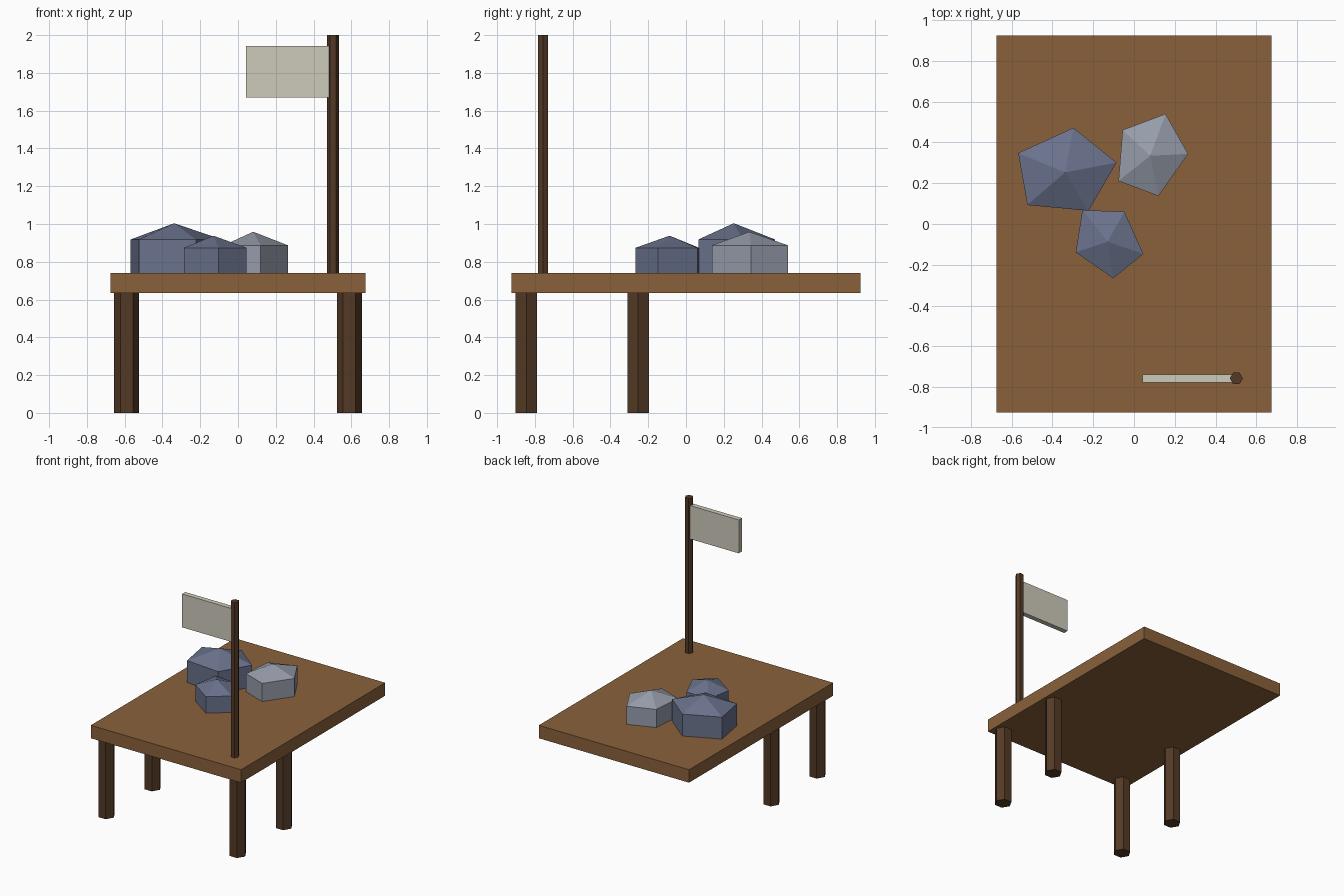
import bpy, bmesh, math

if "Cube" in bpy.data.objects:
    bpy.data.objects.remove(bpy.data.objects["Cube"])


def material(name, hex_rgb):
    def lin(c):
        c /= 255
        return c / 12.92 if c <= 0.04045 else ((c + 0.055) / 1.055) ** 2.4
    m = bpy.data.materials.new(name)
    m.diffuse_color = [lin((hex_rgb >> s) & 255) for s in (16, 8, 0)] + [1]
    m.use_nodes = True
    m.node_tree.nodes["Principled BSDF"].inputs["Base Color"].default_value = m.diffuse_color
    return m


PLANK = material("plank_wood", 0x8A613B)
DARK = material("dark_wood", 0x543A25)
CLOTH = material("cloth", 0xCECABB)
SLATE = material("slate_stone", 0x6A728C)
PALE = material("pale_stone", 0x969CAA)


def finish(name, bm, mat):
    bmesh.ops.recalc_face_normals(bm, faces=bm.faces)
    mesh = bpy.data.meshes.new(name)
    bm.to_mesh(mesh)
    bm.free()
    mesh.materials.append(mat)
    ob = bpy.data.objects.new(name, mesh)
    bpy.context.collection.objects.link(ob)


def box(name, lo, hi, mat):
    bm = bmesh.new()
    bmesh.ops.create_cube(bm, size=1)
    for v in bm.verts:
        v.co = [(a + b) / 2 + c * (b - a) for a, b, c in zip(lo, hi, v.co)]
    finish(name, bm, mat)


def prism(name, outline, z0, z1, mat, apex=None):
    """Upright prism with a flat top, or a faceted peak if apex is given."""
    bm = bmesh.new()
    low = [bm.verts.new((x, y, z0)) for x, y in outline]
    high = [bm.verts.new((x, y, z1)) for x, y in outline]
    n = len(outline)
    bm.faces.new(low[::-1])
    for i in range(n):
        j = (i + 1) % n
        bm.faces.new((low[i], low[j], high[j], high[i]))
    if apex:
        peak = bm.verts.new(apex)
        for i in range(n):
            bm.faces.new((high[i], high[(i + 1) % n], peak))
    else:
        bm.faces.new(high)
    finish(name, bm, mat)


def hexagon(x, y, r):
    return [(x + r * math.cos(i * math.pi / 3), y + r * math.sin(i * math.pi / 3))
            for i in range(6)]


TOP = 0.74

# Deck
box("deck", (-0.675, -0.925, 0.635), (0.675, 0.925, TOP), PLANK)

# Legs, running up through the deck
for side, x in (("left", -0.59), ("right", 0.59)):
    for place, y in (("front", -0.845), ("middle", -0.253)):
        prism(f"{place}_{side}_leg", hexagon(x, y, 0.066), 0, TOP - 0.001, DARK)

# Flagpole and flag
prism("flagpole", hexagon(0.502, -0.757, 0.032), 0.72, 2.0, DARK)
box("flag", (0.042, -0.777, 1.671), (0.5, -0.737, 1.942), CLOTH)

# Boulders
prism("large_boulder",
      [(-0.568, 0.348), (-0.523, 0.093), (-0.223, 0.065), (-0.086, 0.301), (-0.297, 0.472)],
      TOP, 0.918, SLATE, (-0.338, 0.253, 1.004))
prism("small_boulder",
      [(-0.286, -0.139), (-0.102, -0.267), (0.046, -0.147), (-0.047, 0.06), (-0.253, 0.069)],
      TOP, 0.874, SLATE, (-0.13, -0.087, 0.938))
prism("pale_boulder",
      [(-0.076, 0.211), (0.12, 0.137), (0.265, 0.344), (0.155, 0.54), (-0.056, 0.461)],
      TOP, 0.887, PALE, (0.08, 0.335, 0.959))
